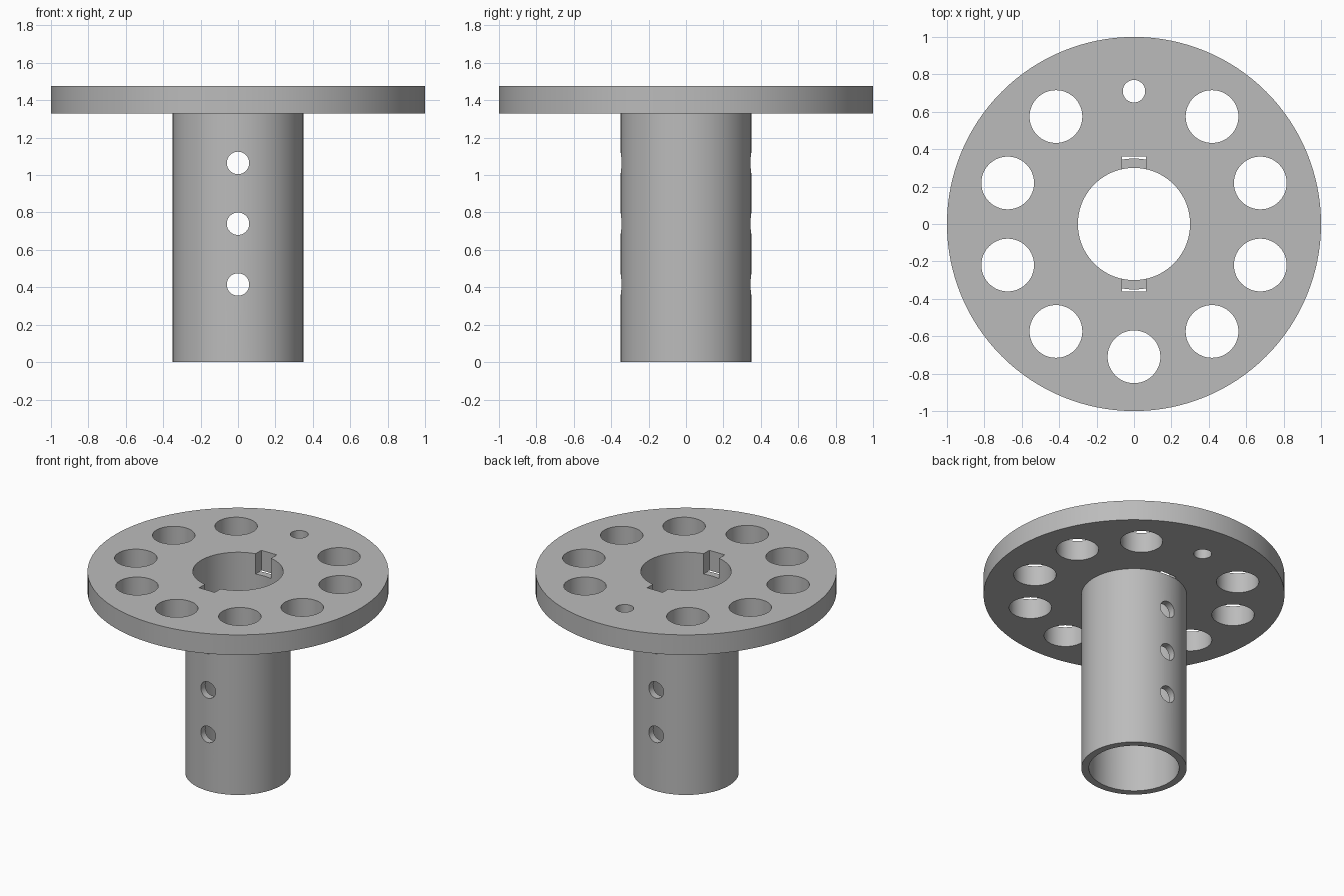
import bpy
from math import sin, cos, pi, radians

cube = bpy.data.objects.get("Cube")
if cube:
    bpy.data.objects.remove(cube, do_unlink=True)

FLANGE_BOTTOM, TOP = 1.33, 1.477
TUBE_R, BORE_R = 0.35, 0.30

metal = bpy.data.materials.new("grey metal")
metal.use_nodes = True
grey = (0.5, 0.5, 0.5, 1)
metal.diffuse_color = grey
metal.node_tree.nodes["Principled BSDF"].inputs["Base Color"].default_value = grey


def cylinder(name, radius, z0, z1, x=0, y=0, sides=64):
    bpy.ops.mesh.primitive_cylinder_add(vertices=sides, radius=radius, depth=z1 - z0,
                                        location=(x, y, (z0 + z1) / 2))
    obj = bpy.context.object
    obj.name = name
    obj.data.materials.append(metal)
    return obj


def combine(target, other, operation):
    """Apply one boolean and discard the helper."""
    other.hide_render = True
    mod = target.modifiers.new(operation.title(), "BOOLEAN")
    mod.operation, mod.solver, mod.object = operation, "EXACT", other
    bpy.ops.object.select_all(action="DESELECT")
    bpy.context.view_layer.objects.active = target
    target.select_set(True)
    bpy.ops.object.modifier_apply(modifier=mod.name)
    bpy.data.objects.remove(other, do_unlink=True)


# Round flange joined to the tube below it
hub = cylinder("flanged_hub", 1, FLANGE_BOTTOM, TOP, sides=128)
combine(hub, cylinder("tube", TUBE_R, 0, TOP - 0.05, sides=128), "UNION")

# Central bore
combine(hub, cylinder("bore", BORE_R, -0.1, TOP + 0.1, sides=128), "DIFFERENCE")

# Two opposite keyways through the flange, down to the tube rim
bpy.ops.mesh.primitive_cube_add(size=1, location=(0, 0, FLANGE_BOTTOM + 0.148))
keyway = bpy.context.object
keyway.scale = (0.126, 0.72, 0.3)
keyway.data.materials.append(metal)
combine(hub, keyway, "DIFFERENCE")

# Ring of flange holes, with one small hole at the back
for i in range(10):
    angle = pi / 2 + i * radians(36)
    radius = 0.141 if i else 0.06
    combine(hub, cylinder("flange_hole", radius, FLANGE_BOTTOM - 0.1, TOP + 0.1,
                          0.71 * cos(angle), 0.71 * sin(angle)), "DIFFERENCE")

# Cross holes through the front and back of the tube
for z in (0.415, 0.74, 1.065):
    pin = cylinder("cross_hole", 0.06, -0.5, 0.5, sides=48)
    pin.rotation_euler.x = pi / 2
    pin.location.z = z
    combine(hub, pin, "DIFFERENCE")

# Smooth round walls with crisp rims
hub.select_set(True)
bpy.context.view_layer.objects.active = hub
bpy.ops.object.transform_apply(location=True, rotation=True, scale=True)
bpy.ops.object.shade_smooth_by_angle(angle=radians(30))
